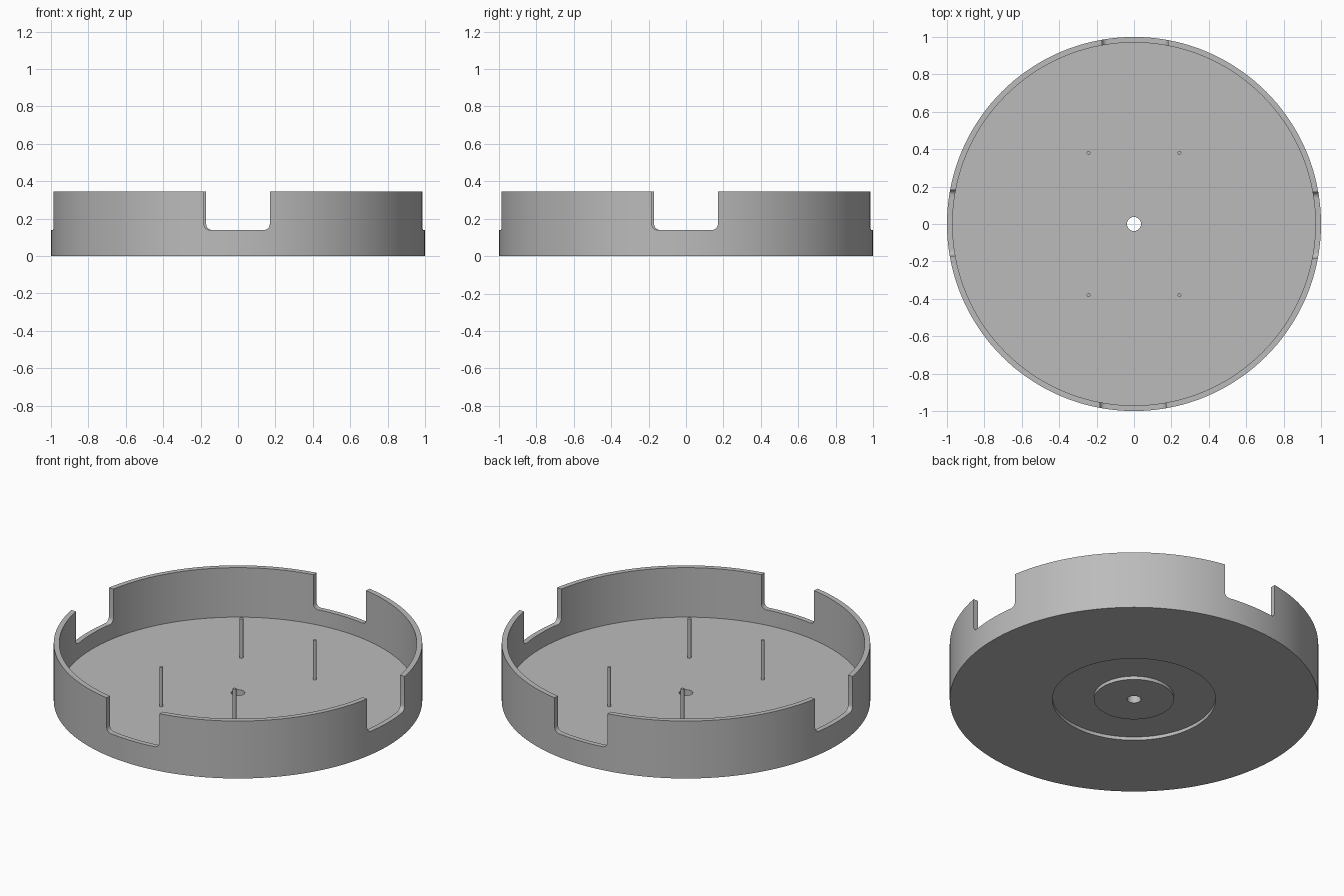
import bpy, bmesh, math
from mathutils import Matrix

if "Cube" in bpy.data.objects:
    bpy.data.objects.remove(bpy.data.objects["Cube"])

FLOOR, HEIGHT = 0.048, 0.344

grey = bpy.data.materials.new("grey plastic")
grey.diffuse_color = (0.5, 0.5, 0.5, 1)
grey.use_nodes = True
grey.node_tree.nodes["Principled BSDF"].inputs["Base Color"].default_value = grey.diffuse_color


def make_object(name, bm):
    bmesh.ops.recalc_face_normals(bm, faces=bm.faces)
    mesh = bpy.data.meshes.new(name)
    bm.to_mesh(mesh)
    bm.free()
    mesh.materials.append(grey)
    obj = bpy.data.objects.new(name, mesh)
    bpy.context.collection.objects.link(obj)
    return obj


def lathe(name, profile, steps):
    """Revolve a closed (radius, z) profile about the z axis."""
    bm = bmesh.new()
    rings = []
    for i in range(steps):
        a = 2 * math.pi * i / steps
        rings.append([bm.verts.new((r * math.cos(a), r * math.sin(a), z)) for r, z in profile])
    n = len(profile)
    for i in range(steps):
        a, b = rings[i], rings[(i + 1) % steps]
        for j in range(n):
            k = (j + 1) % n
            bm.faces.new((a[j], b[j], b[k], a[k]))
    return make_object(name, bm)


def smooth(obj):
    bpy.ops.object.select_all(action='DESELECT')
    obj.select_set(True)
    bpy.context.view_layer.objects.active = obj
    bpy.ops.object.shade_smooth_by_angle(angle=math.radians(30))


# Round tray: floor with centre hole, ring groove underneath, thin wall
tray = lathe("tray", [(0.0375, 0), (0.217, 0), (0.217, 0.02), (0.443, 0.02), (0.443, 0),
                      (1, 0), (1, HEIGHT), (0.97, HEIGHT), (0.97, FLOOR), (0.0375, FLOOR)], 144)

# Four notch cutters with rounded lower corners
x0, x1, z0, r = -0.182, 0.17, 0.14, 0.03
outline = [(x0, 0.5)]
for cx, start in ((x0 + r, 180), (x1 - r, 270)):
    for i in range(7):
        a = math.radians(start + 15 * i)
        outline.append((cx + r * math.cos(a), z0 + r + r * math.sin(a)))
outline.append((x1, 0.5))
bm = bmesh.new()
for quarter in range(4):
    turn = Matrix.Rotation(quarter * math.pi / 2, 4, 'Z')
    near = [bm.verts.new(turn @ Matrix.Translation((x, -1.1, z)).translation) for x, z in outline]
    far = [bm.verts.new(turn @ Matrix.Translation((x, -0.8, z)).translation) for x, z in outline]
    bm.faces.new(near)
    bm.faces.new(far[::-1])
    for i in range(len(outline)):
        k = (i + 1) % len(outline)
        bm.faces.new((near[i], far[i], far[k], near[k]))
cutter = make_object("notch_cutter", bm)
cutter.hide_render = True

cut = tray.modifiers.new("notches", 'BOOLEAN')
cut.operation = 'DIFFERENCE'
cut.solver = 'EXACT'
cut.object = cutter
bpy.context.view_layer.objects.active = tray
bpy.ops.object.modifier_apply(modifier=cut.name)
bpy.data.objects.remove(cutter)
smooth(tray)

# Four thin upright pins on the floor
top = FLOOR + 0.235
for x in (-0.243, 0.243):
    for y in (-0.38, 0.38):
        bm = bmesh.new()
        bmesh.ops.create_cone(bm, cap_ends=True, segments=20, radius1=0.01, radius2=0.01,
                              depth=top - FLOOR + 0.01,
                              matrix=Matrix.Translation((x, y, (top + FLOOR - 0.01) / 2)))
        smooth(make_object("pin", bm))
